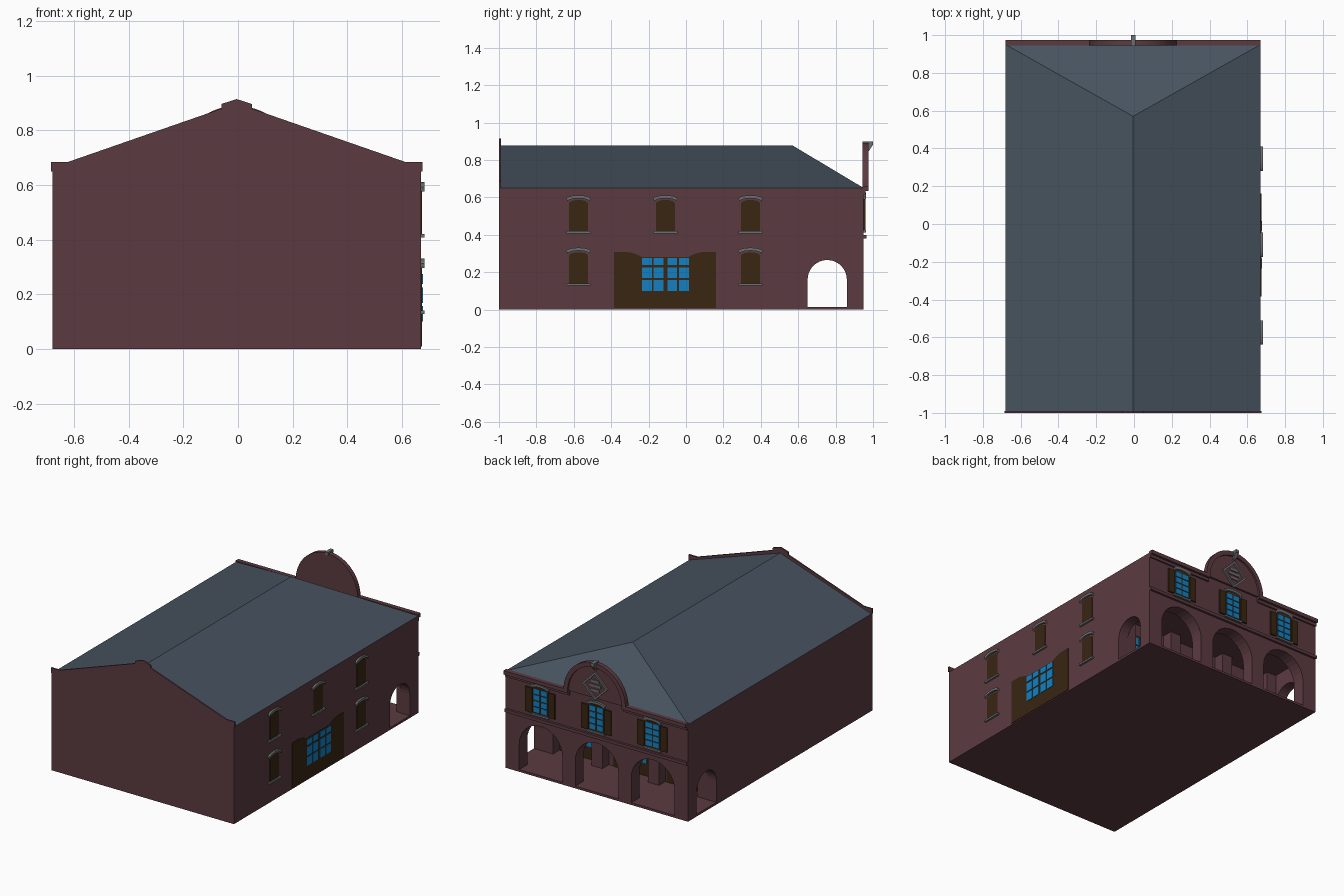
import bpy, bmesh, math

cube = bpy.data.objects.get("Cube")
if cube:
    bpy.data.objects.remove(cube, do_unlink=True)


def material(name, r, g, b):
    m = bpy.data.materials.new(name)
    m.use_nodes = True
    m.diffuse_color = (r, g, b, 1)
    m.node_tree.nodes["Principled BSDF"].inputs["Base Color"].default_value = (r, g, b, 1)
    return m


BRICK = material("dark red brick", .105, .043, .052)
SLATE = material("blue grey slate", .062, .085, .112)
WOOD = material("dark brown wood", .041, .019, .006)
GLASS = material("blue glass", .006, .22, .54)
STONE = material("grey stone", .15, .165, .165)

LEFT, RIGHT, FRONT, BACK = .67, -.68, -1, .95
EAVE, MID, FLOOR, PORCH = .65, -.005, .015, .58


def prism(name, pts, axis, a, b, mat):
    """Extrude a (u, z) profile along x or y from a to b."""
    bm = bmesh.new()
    put = (lambda u, z, d: (d, u, z)) if axis == "x" else (lambda u, z, d: (u, d, z))
    near, far = [[bm.verts.new(put(u, z, d)) for u, z in pts] for d in (a, b)]
    bm.faces.new(near)
    bm.faces.new(far[::-1])
    n = len(pts)
    for i in range(n):
        j = (i + 1) % n
        bm.faces.new((near[i], far[i], far[j], near[j]))
    bmesh.ops.recalc_face_normals(bm, faces=bm.faces)
    me = bpy.data.meshes.new(name)
    bm.to_mesh(me)
    bm.free()
    me.materials.append(mat)
    ob = bpy.data.objects.new(name, me)
    bpy.context.collection.objects.link(ob)
    return ob


def panel(name, u0, u1, z0, z1, axis, a, b, mat):
    return prism(name, [(u0, z0), (u1, z0), (u1, z1), (u0, z1)], axis, a, b, mat)


def arc(c, z, rx, rz, n=16, start=0, end=math.pi):
    return [(c + rx * math.cos(start + (end - start) * i / n),
             z + rz * math.sin(start + (end - start) * i / n)) for i in range(n + 1)]


def arch(c, half, z0, spring, rise, n=16):
    return [(c - half, z0), (c + half, z0)] + arc(c, spring, half, rise, n)


def cut(target, cutter):
    cutter.hide_render = True
    mod = target.modifiers.new("cut", "BOOLEAN")
    mod.operation, mod.solver, mod.object = "DIFFERENCE", "EXACT", cutter
    bpy.context.view_layer.objects.active = target
    bpy.ops.object.modifier_apply(modifier=mod.name)
    bpy.data.objects.remove(cutter, do_unlink=True)


def panes(name, u0, u1, z0, z1, cols, rows, axis, a, b, gap=.01):
    w, h = (u1 - u0 + gap) / cols, (z1 - z0 + gap) / rows
    for i in range(cols):
        for j in range(rows):
            u, z = u0 + i * w, z0 + j * h
            panel(name, u, u + w - gap, z, z + h - gap, axis, a, b, GLASS)


def stone_trim(c, half, sill, spring, rise, axis, wall):
    """Sill slab and curved lintel around a window."""
    panel("window_sill", c - half, c + half, sill - .012, sill, axis, wall, wall + .013, STONE)
    top = arc(c, spring + .016, half, rise, 10)
    low = arc(c, spring, half - .004, rise, 10)
    prism("window_lintel", top + low[::-1], axis, wall, wall + .013, STONE)


# Main walls, with the covered porch and its arches hollowed out
walls = panel("walls", RIGHT, LEFT, 0, EAVE, "y", FRONT, BACK, BRICK)
cut(walls, panel("porch_cutter", RIGHT + .07, LEFT - .07, FLOOR, .37, "y", PORCH, .865, BRICK))
for x in (-.42, MID, .41):
    cut(walls, prism("back_arch_cutter", arch(x, .16, FLOOR, .185, .16), "y", .8, 1.1, BRICK))
side_arch = arch(.755, .105, FLOOR, .16, .105)
cut(walls, prism("side_arch_cutter", side_arch, "x", -.8, -.55, BRICK))
cut(walls, prism("side_arch_cutter", side_arch, "x", .55, .8, BRICK))

# Roof: a ridge running to the front gable, hipped at the back
bm = bmesh.new()
fl, fr, br, bl, rf, rb = [bm.verts.new(p) for p in (
    (RIGHT, -.99, EAVE), (LEFT, -.99, EAVE), (LEFT, BACK, EAVE), (RIGHT, BACK, EAVE),
    (MID, -.99, .877), (MID, .57, .877))]
for face in ((fr, br, rb, rf), (fl, rf, rb, bl), (br, bl, rb), (fl, fr, rf), (fl, bl, br, fr)):
    bm.faces.new(face)
bmesh.ops.recalc_face_normals(bm, faces=bm.faces)
me = bpy.data.meshes.new("roof")
bm.to_mesh(me)
bm.free()
me.materials.append(SLATE)
bpy.context.collection.objects.link(bpy.data.objects.new("roof", me))

# Front gable parapet with corner blocks and a peaked cap
half = [(.68, EAVE), (.68, .685), (.617, .685), (.056, .88), (.056, .897)]
profile = [(MID + u, z) for u, z in half] + [(MID, .915)] + [(MID - u, z) for u, z in half[::-1]]
prism("front_parapet", profile, "y", FRONT, -.99, BRICK)

# Back facade: string course, cornice, round gable and its rim
panel("string_course", RIGHT, LEFT, .38, .4, "y", BACK, .965, BRICK)
for u0, u1 in ((RIGHT, MID - .2), (MID + .2, LEFT)):
    panel("cornice", u0, u1, .635, .66, "y", .945, .975, BRICK)
    panel("cornice_lower_step", u0, u1, .615, .635, "y", BACK, .96, BRICK)
prism("round_gable", arc(MID, EAVE, .225, .235, 32), "y", .945, .963, BRICK)
prism("round_gable_rim", arc(MID, EAVE, .23, .24, 32) + arc(MID, EAVE, .2, .21, 32)[::-1],
      "y", .945, .975, BRICK)

# Scroll bracket on top of the round gable
panel("bracket_top", MID - .012, MID + .012, .878, .898, "y", .943, 1, STONE)
prism("bracket_scroll", [(.963, .84), (.98, .85), (.998, .88), (.963, .88)],
      "x", MID - .01, MID + .01, STONE)

# Diamond plaque with plain slats
diamond = lambda r: [(MID + r * math.cos(i * math.pi / 2), .735 + r * math.sin(i * math.pi / 2))
                     for i in range(4)]
outer, inner = diamond(.095), diamond(.077)
for i in range(4):
    j = (i + 1) % 4
    prism("diamond_frame", [outer[i], outer[j], inner[j], inner[i]], "y", .963, .973, STONE)
for z, w in ((.705, .03), (.735, .042), (.765, .03)):
    panel("plaque_slat", MID - w, MID + w, z - .007, z + .007, "y", .963, .969, STONE)

# Upper back windows with open shutters
for x in (-.42, MID, .41):
    panel("window_frame", x - .06, x + .06, .425, .6, "y", BACK, .953, WOOD)
    panes("window_pane", x - .05, x + .05, .435, .59, 2, 4, "y", BACK, .956, .008)
    for s in (-1, 1):
        a, b = sorted((x + s * .06, x + s * .11))
        panel("shutter", a, b, .425, .59, "y", BACK, .96, WOOD)
    stone_trim(x, .066, .425, .592, .018, "y", BACK)

# Shuttered windows on the left wall
for y, z in ((-.575, .42), (-.11, .42), (.345, .42), (-.575, .14), (.345, .14)):
    prism("shuttered_window", arch(y, .05, z, z + .148, .018, 8), "x", LEFT, LEFT + .003, WOOD)
    stone_trim(y, .064, z, z + .157, .018, "x", LEFT)

# Large doorway on the left wall, its leaves sweeping up at the sides
sweep = [(.125, .28), (.135, .287), (.155, .296), (.18, .304), (.21, .309), (.273, .309)]
door_mid = -.112
profile = ([(door_mid - .273, .008), (door_mid + .273, .008)]
           + [(door_mid + u, z) for u, z in sweep[::-1]]
           + [(door_mid - u, z) for u, z in sweep])
prism("large_door", profile, "x", LEFT, LEFT + .004, WOOD)
for u in (-.235, -.1):
    panes("door_pane", u, u + .115, .1, .225, 2, 2, "x", LEFT, LEFT + .007)
    panes("door_top_pane", u, u + .115, .238, .275, 2, 1, "x", LEFT, LEFT + .007)

# Porch interior: pilasters and glazed doors on the inner wall
for x in (-.58, -.215, .205, .57):
    panel("porch_pilaster", x - .04, x + .04, FLOOR, .37, "y", PORCH, .65, BRICK)
for x in (-.4, MID, .39):
    panel("porch_door", x - .135, x + .135, FLOOR, .29, "y", PORCH, PORCH + .004, WOOD)
    panes("porch_door_pane", x - .115, x + .115, .1, .27, 4, 3, "y", PORCH, PORCH + .008)
